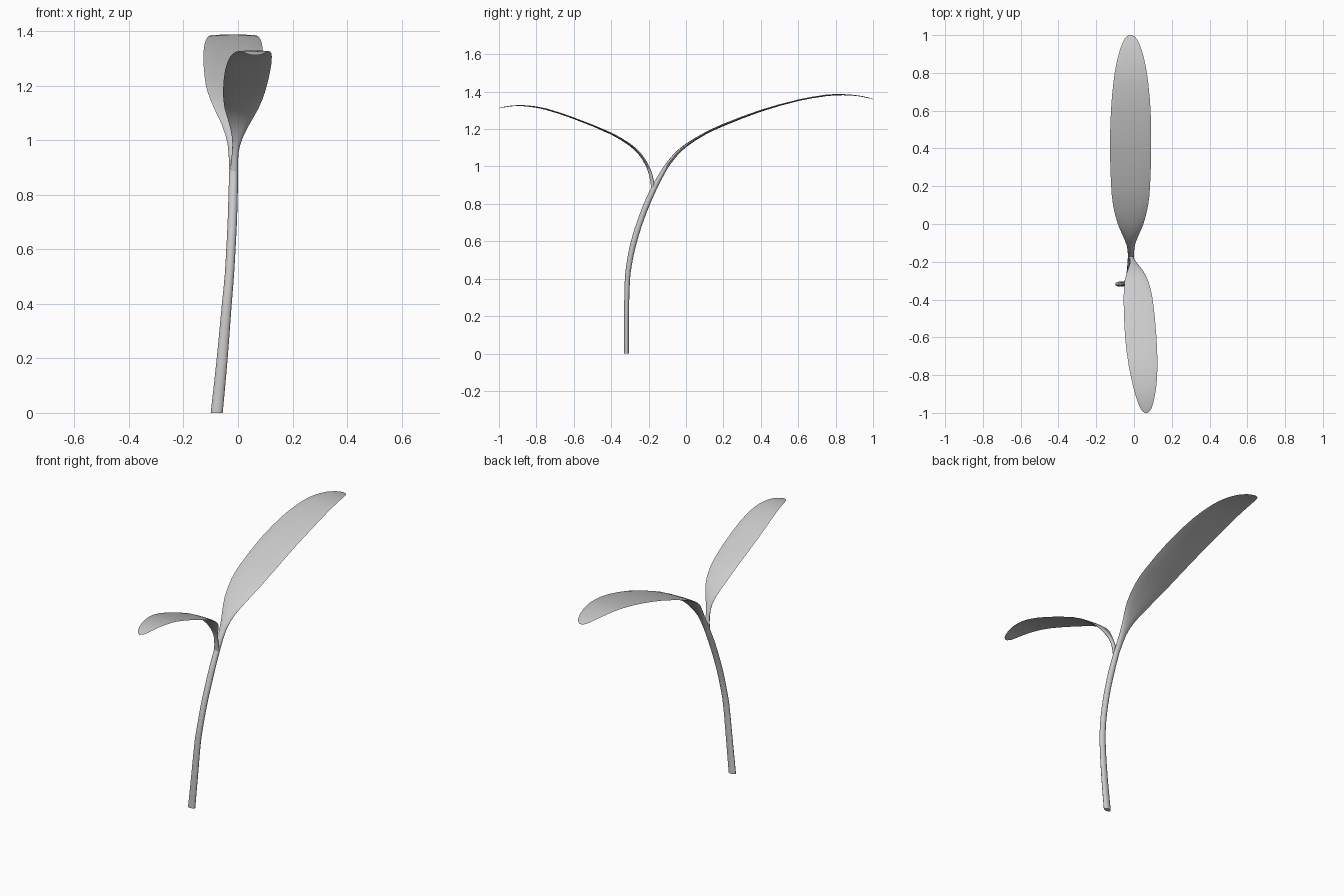
import bpy, bmesh, math
from mathutils import Vector

if "Cube" in bpy.data.objects:
    bpy.data.objects.remove(bpy.data.objects["Cube"])

SIDES = 12


def catmull(pts, sub):
    """Smoothly interpolate station tuples."""
    out = []
    n = len(pts)
    for i in range(n - 1):
        p1, p2 = Vector(pts[i]), Vector(pts[i + 1])
        p0, p3 = Vector(pts[max(i - 1, 0)]), Vector(pts[min(i + 2, n - 1)])
        d = (p2 - p1).xyz.length
        # tangents scaled for uneven spacing
        d0, d3 = max((p1 - p0).xyz.length, 1e-6), max((p3 - p2).xyz.length, 1e-6)
        m1 = (p2 - p0) * (d / (d + d0)) if i > 0 else p2 - p1
        m2 = (p3 - p1) * (d / (d + d3)) if i < n - 2 else p2 - p1
        for k in range(sub):
            t = k / sub
            t2, t3 = t * t, t * t * t
            out.append(p1 * (2*t3 - 3*t2 + 1) + m1 * (t3 - 2*t2 + t)
                       + p2 * (3*t2 - 2*t3) + m2 * (t3 - t2))
    out.append(Vector(pts[-1]))
    return out


def loft(name, stations, sub=2):
    """Loft flattened sections along (x, y, z, half_width, half_thickness)."""
    st = catmull(stations, sub)
    bm = bmesh.new()
    rings = []
    for i, s in enumerate(st):
        a, b = st[max(i - 1, 0)], st[min(i + 1, len(st) - 1)]
        normal = Vector((0, -(b[2] - a[2]), b[1] - a[1])).normalized()
        ring = []
        for k in range(SIDES):
            ang = 2 * math.pi * k / SIDES
            p = Vector((s[0] + s[3] * math.cos(ang), s[1], s[2]))
            ring.append(bm.verts.new(p + normal * s[4] * math.sin(ang)))
        rings.append(ring)
    for r0, r1 in zip(rings, rings[1:]):
        for k in range(SIDES):
            j = (k + 1) % SIDES
            bm.faces.new((r0[k], r0[j], r1[j], r1[k]))
    bm.faces.new(rings[0])
    bm.faces.new(rings[-1])
    bmesh.ops.recalc_face_normals(bm, faces=bm.faces)
    me = bpy.data.meshes.new(name)
    bm.to_mesh(me)
    bm.free()
    ob = bpy.data.objects.new(name, me)
    bpy.context.collection.objects.link(ob)
    bpy.ops.object.select_all(action='DESELECT')
    ob.select_set(True)
    bpy.context.view_layer.objects.active = ob
    bpy.ops.object.shade_smooth_by_angle(angle=math.radians(50))
    return ob


# Curved stem
loft("stem", [
    (-.078, -.318, 0, .022, .013), (-.058, -.318, .2, .020, .013),
    (-.041, -.313, .4, .018, .014), (-.032, -.300, .5, .017, .015),
    (-.026, -.278, .6, .017, .016), (-.021, -.247, .7, .017, .016),
    (-.018, -.209, .8, .017, .016), (-.016, -.168, .89, .016, .015)], 3)

# Large leaf rising to the back
loft("large_leaf", [
    (-.016, -.168, .89, .016, .015), (-.017, -.115, .985, .021, .012),
    (-.018, -.06, 1.058, .042, .010), (-.018, 0, 1.113, .068, .008),
    (-.018, .1, 1.175, .093, .006), (-.018, .2, 1.222, .103, .006),
    (-.018, .4, 1.298, .109, .005), (-.017, .6, 1.354, .105, .004),
    (-.017, .75, 1.380, .092, .004), (-.017, .84, 1.384, .078, .003),
    (-.017, .92, 1.378, .058, .002), (-.017, .97, 1.368, .038, .002),
    (-.018, .99, 1.363, .024, .001), (-.018, 1.0, 1.360, .008, .001)])

# Small leaf arching to the front
loft("small_leaf", [
    (-.015, -.176, .885, .015, .010), (-.010, -.188, .955, .012, .009),
    (-.002, -.210, 1.01, .020, .008), (.006, -.245, 1.065, .040, .007),
    (.013, -.30, 1.116, .062, .006), (.022, -.40, 1.176, .077, .005),
    (.036, -.60, 1.258, .083, .004), (.048, -.75, 1.307, .076, .004),
    (.056, -.85, 1.324, .063, .003), (.060, -.92, 1.325, .048, .002),
    (.063, -.97, 1.318, .032, .002), (.064, -.99, 1.314, .020, .001),
    (.064, -1.0, 1.312, .007, .001)])
